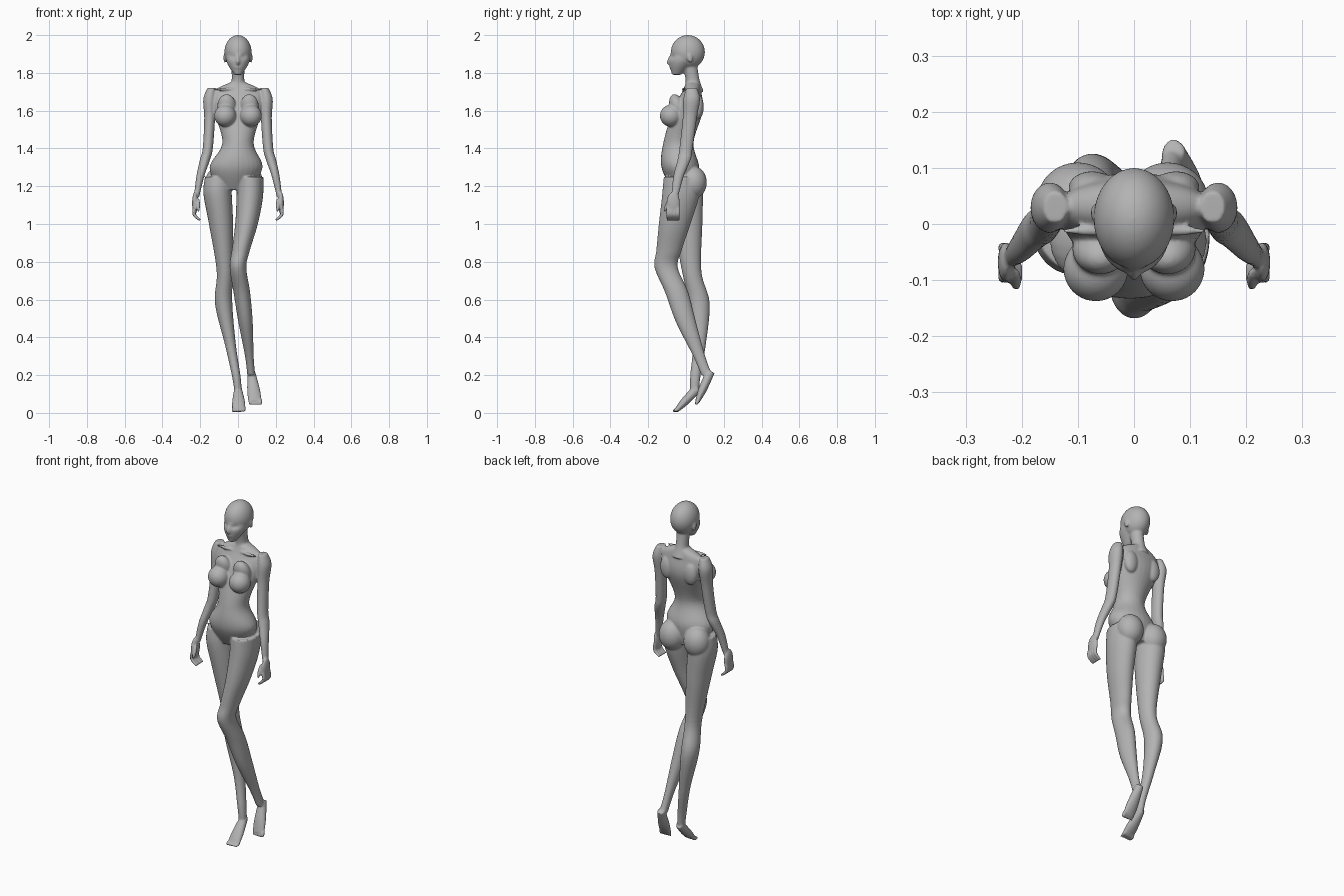
import bpy, bmesh, math
from mathutils import Vector, Matrix

if "Cube" in bpy.data.objects:
    bpy.data.objects.remove(bpy.data.objects["Cube"])

SEGMENTS = 28
STEPS = 8
ACROSS, DEEP = Vector((1, 0, 0)), Vector((0, 1, 0))
bm = bmesh.new()


def spline(points):
    """Smooth the stations with a Catmull-Rom curve."""
    ends = [points[0]] + list(points) + [points[-1]]
    result = []
    for before, start, end, after in zip(ends, ends[1:], ends[2:], ends[3:]):
        for step in range(STEPS):
            t = step / STEPS
            result.append([
                q + t / 2 * (r - p + t * (p + p - 5 * q + 4 * r - s
                                          + t * (3 * (q - r) + s - p)))
                for p, q, r, s in zip(before, start, end, after)])
    return result + [list(points[-1])]


def loft(stations, side=1, level=True):
    """Skin ellipses (x, y, z, half width, half depth), level or across the path."""
    path = spline(stations)
    centres = [Vector((side * x, y, z)) for x, y, z, width, depth in path]
    rings = []
    for i, (x, y, z, width, depth) in enumerate(path):
        across, deep = ACROSS, DEEP
        if not level:
            ahead = centres[min(i + 1, len(path) - 1)]
            along = (ahead - centres[max(i - 1, 0)]).normalized()
            across = (ACROSS - along * ACROSS.dot(along)).normalized()
            deep = along.cross(across)
        angles = [math.tau * k / SEGMENTS for k in range(SEGMENTS)]
        rings.append([bm.verts.new(centres[i] + across * math.cos(angle) * width
                                   + deep * math.sin(angle) * depth)
                      for angle in angles])
    faces = [bm.faces.new(rings[0]), bm.faces.new(rings[-1][::-1])]
    for low, high in zip(rings, rings[1:]):
        for k in range(SEGMENTS):
            faces.append(bm.faces.new((low[k - 1], high[k - 1], high[k], low[k])))
    bmesh.ops.recalc_face_normals(bm, faces=faces)


def limb(stations, ratio, side=1, level=True):
    """Loft of (x, y, z, half width) with depth in a fixed ratio to width."""
    loft([(*station, station[-1] * ratio) for station in stations], side, level)


def blob(centre, radii, side=1, tilt=0):
    """Ellipsoid, optionally tipped about the x axis."""
    x, y, z = centre
    matrix = (Matrix.Translation((side * x, y, z)) @ Matrix.Rotation(tilt, 4, 'X')
              @ Matrix.Diagonal((*radii, 1)))
    bmesh.ops.create_uvsphere(bm, u_segments=32, v_segments=24, radius=1, matrix=matrix)


def foot(heel, toe, lean, inner):
    """Wedge from heel to ball, with five toes growing towards the inner side."""
    heel, toe = Vector(heel), Vector(toe)
    middle = heel.lerp(toe, .6)
    loft([(*heel, .02, .024), (*middle, .034, .022), (*toe, .036, .012)], level=False)
    for i in range(5):
        size = .007 + .001 * i
        spread = inner * (i - 2) * .014
        blob(toe + ACROSS * spread, (size, .022, size), tilt=lean)


# Head: skull and face, with eye hollows pressed in
blob((0, .01, 1.91), (.072, .09, .09))
loft([(0, -.05, 1.79, .02, .024), (0, -.03, 1.84, .052, .057),
      (0, -.01, 1.88, .065, .078), (0, .01, 1.94, .06, .08)])
for v in bm.verts:
    if v.co.y < 0:
        reach = math.hypot((abs(v.co.x) - .03) / .017, (v.co.z - 1.886) / .011)
        v.co.y += .012 * math.exp(-reach * reach)
blob((0, -.087, 1.866), (.01, .012, .026), tilt=-.3)
blob((0, -.078, 1.83), (.02, .01, .008))

# Neck and torso
limb([(0, .04, 1.7, .05), (0, .035, 1.76, .034), (0, .02, 1.84, .036)], 1.1)
loft([(0, .035, 1.75, .04, .035), (0, .03, 1.7, .13, .05),
      (0, .01, 1.6, .128, .08), (0, -.04, 1.43, .083, .08),
      (-.01, -.03, 1.3, .14, .1), (-.02, -.01, 1.18, .08, .06)])

# Paired forms of the head and torso
for side in (-1, 1):
    blob((.07, .02, 1.88), (.007, .015, .026), side, .2)        # ear
    blob((.068, -.08, 1.573), (.058, .058, .058), side)         # breast
    blob((.06, -.045, 1.62), (.05, .04, .07), side, .35)        # upper chest
    blob((.075, .064, 1.62), (.042, .03, .065), side)           # shoulder blade
    blob((.075, -.012, 1.714), (.055, .009, .008), side)        # collarbone
    blob((.08 - .02 * side, .04, 1.22), (.073, .07, .085), side)  # buttock

# Straight supporting leg
limb([(-.105, 0, 1.25, .07), (-.108, 0, 1.16, .075), (-.09, .01, 1, .064),
      (-.07, .03, .75, .043), (-.076, .07, .58, .046), (-.04, .07, .36, .029),
      (-.01, .05, .2, .023), (0, .045, .12, .02)], 1.2)
foot((0, .06, .13), (.005, -.05, .014), .2, -1)

# Bent leg crossing in front
limb([(.065, -.02, 1.25, .07), (.062, -.03, 1.14, .07), (.045, -.06, 1, .06),
      (.015, -.09, .86, .048), (0, -.105, .77, .044), (.02, -.05, .64, .044),
      (.04, 0, .48, .038), (.06, .07, .3, .023), (.07, .11, .2, .021)], 1.4)
foot((.07, .13, .22), (.09, .06, .06), 1.1, 1)

# Arms and hands
for side in (-1, 1):
    limb([(.14, .03, 1.72, .022), (.15, .03, 1.66, .034), (.15, .02, 1.56, .029),
          (.16, 0, 1.4, .027), (.175, -.01, 1.34, .027), (.2, -.04, 1.25, .021),
          (.22, -.06, 1.14, .014)], 1.3, side)
    blob((.228, -.068, 1.11), (.015, .036, .06), side)          # palm
    blob((.21, -.1, 1.1), (.01, .011, .04), side, -.4)          # thumb
    for i in range(4):
        y = -.096 + .018 * i
        limb([(.23, y, 1.09, .009), (.232, y, 1.05, .009), (.2, y, 1.02, .007)],
             1, side, level=False)

# One fused skin with soft joins
mesh = bpy.data.meshes.new("figure_body")
bm.to_mesh(mesh)
bm.free()
body = bpy.data.objects.new("figure_body", mesh)
bpy.context.collection.objects.link(body)

grey = bpy.data.materials.new("plain_grey")
grey.use_nodes = True
colour = (*[.45] * 3, 1)
grey.diffuse_color = colour
grey.node_tree.nodes["Principled BSDF"].inputs["Base Color"].default_value = colour
mesh.materials.append(grey)

fuse = body.modifiers.new("fuse", 'REMESH')
fuse.mode = 'VOXEL'
fuse.voxel_size = .005
fuse.use_smooth_shade = True
soften = body.modifiers.new("soften", 'SMOOTH')
soften.factor = .5
soften.iterations = 6
